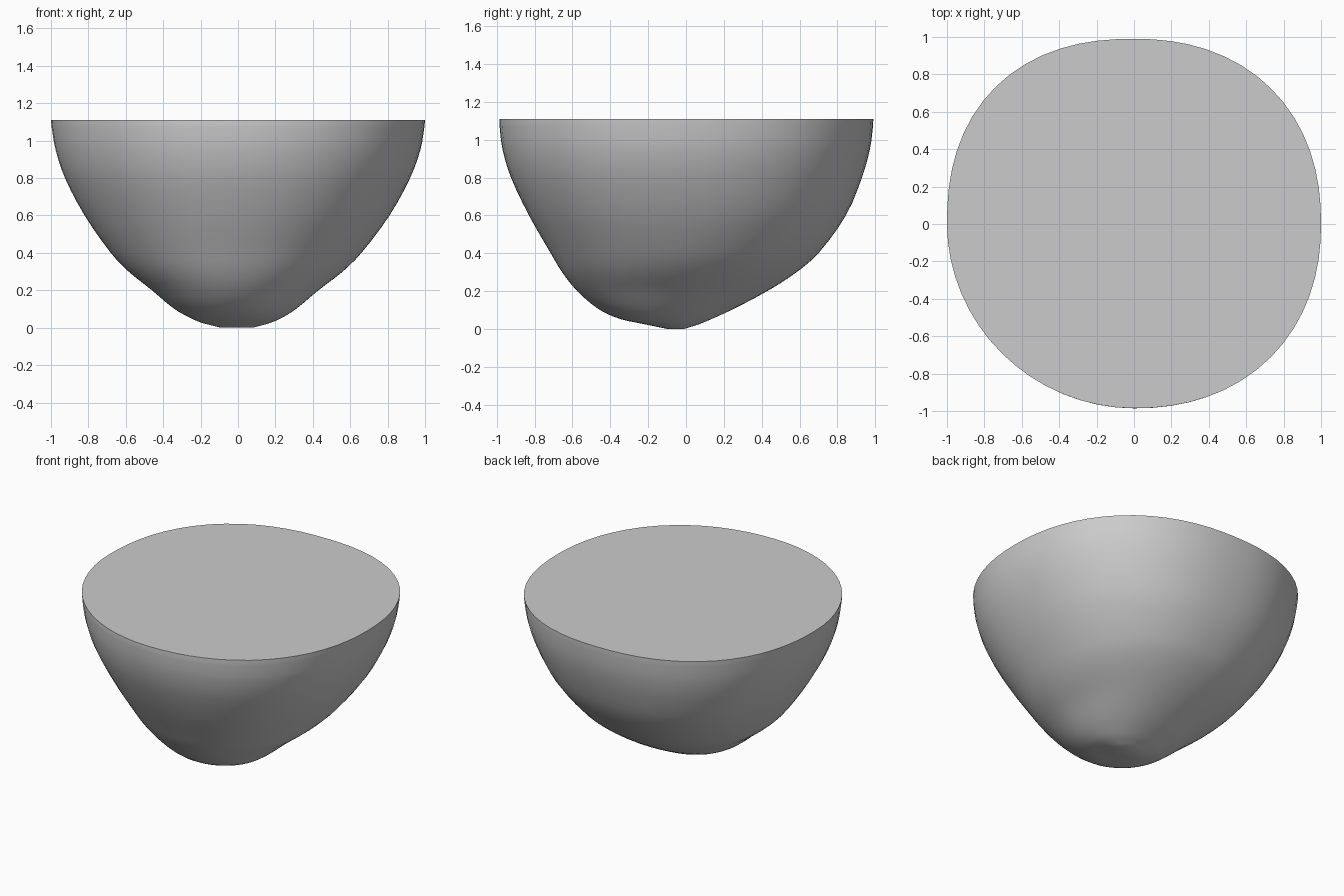
import bpy, bmesh, math

if "Cube" in bpy.data.objects:
    bpy.data.objects.remove(bpy.data.objects["Cube"])

# Bowl-shaped solid: horizontal sections (z, x min, x max, y min, y max)
SECTIONS = [
    (0.00, -.09, .08, -.10, -.01),
    (0.025, -.19, .17, -.22, .07),
    (0.05, -.25, .23, -.34, .13),
    (0.10, -.34, .31, -.455, .24),
    (0.20, -.46, .43, -.575, .43),
    (0.30, -.585, .56, -.655, .585),
    (0.40, -.68, .66, -.715, .70),
    (0.60, -.82, .81, -.83, .845),
    (0.80, -.925, .92, -.925, .93),
    (0.95, -.975, .975, -.97, .972),
    (1.07, -.996, .996, -.985, .988),
    (1.11, -1.0, 1.0, -.985, .99),
]
SIDES = 64
STEPS = 3


def refine(rows):
    """Smooth the section table with a spline through its rows."""
    out = []
    for k in range(len(rows) - 1):
        p = [rows[max(0, min(len(rows) - 1, k + d))] for d in (-1, 0, 1, 2)]
        h = p[2][0] - p[1][0]
        for step in range(STEPS):
            t = step / STEPS
            row = [p[1][0] + h * t]
            for c in range(1, 5):
                m0 = (p[2][c] - p[0][c]) / (p[2][0] - p[0][0]) * h
                m1 = (p[3][c] - p[1][c]) / (p[3][0] - p[1][0]) * h
                row.append((2*t**3 - 3*t**2 + 1) * p[1][c] + (t**3 - 2*t**2 + t) * m0
                           + (3*t**2 - 2*t**3) * p[2][c] + (t**3 - t**2) * m1)
            out.append(row)
    return out + [rows[-1]]


def squareness(c, s):
    """Superellipse exponent of each quarter: fuller at the back left."""
    if s > 0:
        return 2.22 if c > 0 else 2.3
    return 2.18 if c > 0 else 1.98


def section(bm, z, x0, x1, y0, y1):
    ring = []
    for i in range(SIDES):
        a = 2 * math.pi * i / SIDES
        c, s = math.cos(a), math.sin(a)
        n = 2.06 + (squareness(c, s) - 2.06) * min(1, z / 0.6)
        r = (abs(c) ** n + abs(s) ** n) ** (-1 / n)
        ring.append(bm.verts.new(((x0 + x1) / 2 + (x1 - x0) / 2 * c * r,
                                  (y0 + y1) / 2 + (y1 - y0) / 2 * s * r, z)))
    return ring


bm = bmesh.new()
rings = [section(bm, *row) for row in refine(SECTIONS)]
for low, high in zip(rings, rings[1:]):
    for i in range(SIDES):
        j = (i + 1) % SIDES
        bm.faces.new((low[i], low[j], high[j], high[i]))
# Flat top and small flat foot
bm.faces.new(rings[-1])
bm.faces.new(rings[0][::-1])
bmesh.ops.recalc_face_normals(bm, faces=bm.faces)

mesh = bpy.data.meshes.new("rounded_half_body")
bm.to_mesh(mesh)
bm.free()
body = bpy.data.objects.new("rounded_half_body", mesh)
bpy.context.collection.objects.link(body)

grey = bpy.data.materials.new("plain grey")
grey.diffuse_color = (0.6, 0.6, 0.6, 1)
grey.use_nodes = True
grey.node_tree.nodes["Principled BSDF"].inputs["Base Color"].default_value = grey.diffuse_color
mesh.materials.append(grey)

bpy.context.view_layer.objects.active = body
body.select_set(True)
bpy.ops.object.shade_smooth_by_angle(angle=math.radians(40))
